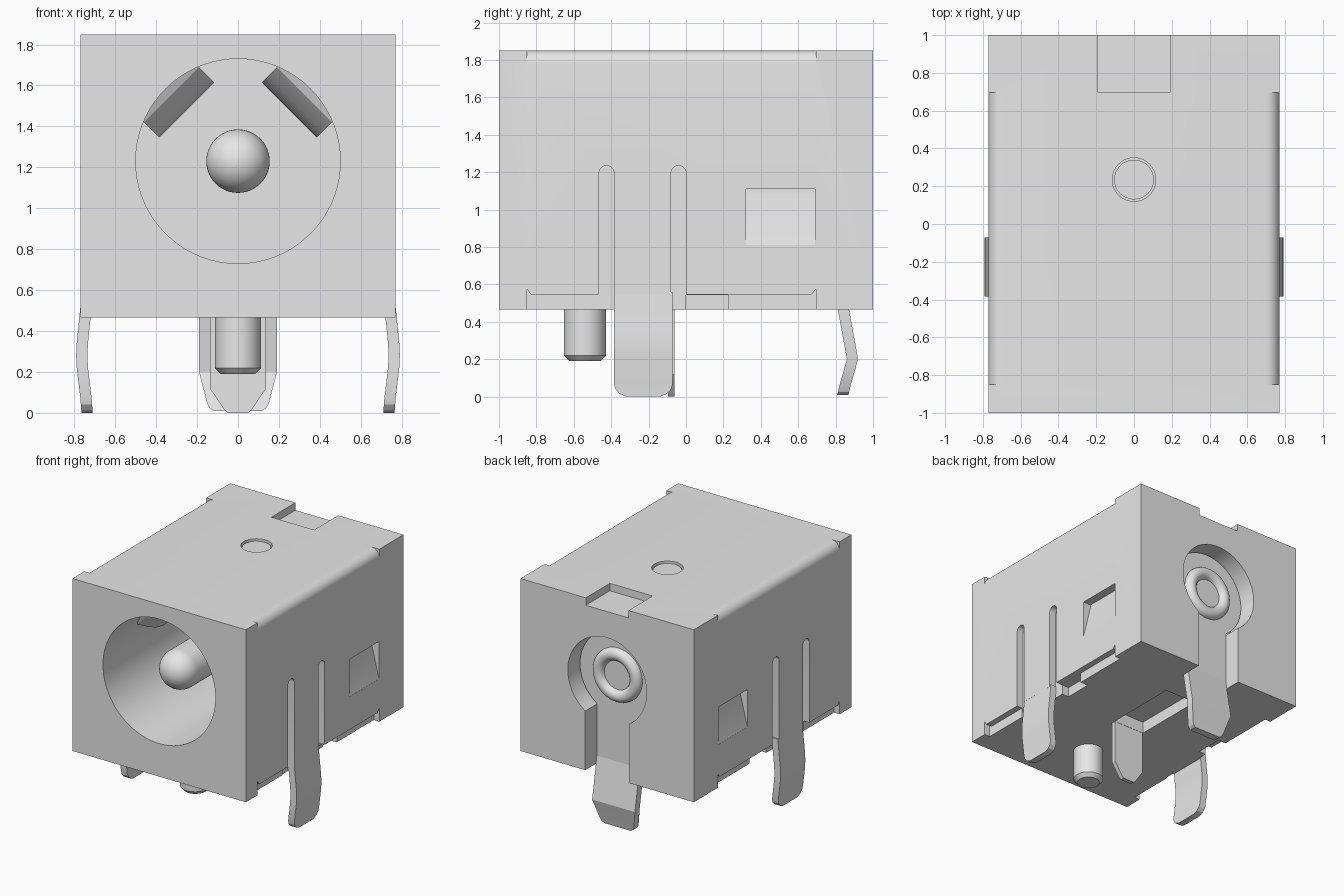
import bpy, bmesh, math
from mathutils import Matrix

cube = bpy.data.objects.get("Cube")
if cube:
    bpy.data.objects.remove(cube, do_unlink=True)

grey = bpy.data.materials.new("light_grey")
grey.use_nodes = True
grey.diffuse_color = (0.8, 0.8, 0.8, 1)
grey.node_tree.nodes["Principled BSDF"].inputs["Base Color"].default_value = (0.8, 0.8, 0.8, 1)


def finish(name, bm):
    bmesh.ops.remove_doubles(bm, verts=bm.verts, dist=1e-5)
    bmesh.ops.recalc_face_normals(bm, faces=bm.faces)
    me = bpy.data.meshes.new(name)
    bm.to_mesh(me)
    bm.free()
    me.materials.append(grey)
    ob = bpy.data.objects.new(name, me)
    bpy.context.collection.objects.link(ob)
    return ob


def place(axis, u, v, t):
    return {"x": (t, u, v), "y": (u, t, v), "z": (u, v, t)}[axis]


def prism(name, pts, axis, a, b):
    """Extrude a 2D outline along an axis from a to b."""
    bm = bmesh.new()
    lo, hi = ([bm.verts.new(place(axis, u, v, t)) for u, v in pts] for t in (a, b))
    bm.faces.new(lo)
    bm.faces.new(hi)
    n = len(pts)
    for i in range(n):
        j = (i + 1) % n
        bm.faces.new((lo[i], lo[j], hi[j], hi[i]))
    return finish(name, bm)


def box(name, x0, x1, y0, y1, z0, z1):
    return prism(name, [(x0, y0), (x1, y0), (x1, y1), (x0, y1)], "z", z0, z1)


def arc(cu, cv, r, a0, a1, n):
    return [(cu + r * math.cos(math.radians(a0 + (a1 - a0) * i / n)),
             cv + r * math.sin(math.radians(a0 + (a1 - a0) * i / n))) for i in range(n + 1)]


def lathe(name, profile, axis, cu, cv, n=48):
    """Turn (radius, height) points about an axis."""
    bm = bmesh.new()
    rings = [[bm.verts.new(place(axis, cu + r * math.cos(2 * math.pi * k / n),
                                 cv + r * math.sin(2 * math.pi * k / n), h))
              for k in range(n)] for r, h in profile]
    for p, q in zip(rings, rings[1:]):
        for k in range(n):
            m = (k + 1) % n
            bm.faces.new((p[k], p[m], q[m], q[k]))
    bmesh.ops.dissolve_degenerate(bm, dist=1e-5, edges=bm.edges)
    return finish(name, bm)


def strip(name, rows, thick, point):
    """Bent sheet-metal leg from (offset, z, half width) rows."""
    bm = bmesh.new()
    rings = [[bm.verts.new(point(o - d, w * s, z)) for d, s in
              ((0, -1), (0, 1), (thick, 1), (thick, -1))] for o, z, w in rows]
    for p, q in zip(rings, rings[1:]):
        for k in range(4):
            m = (k + 1) % 4
            bm.faces.new((p[k], p[m], q[m], q[k]))
    bm.faces.new(rings[0])
    bm.faces.new(rings[-1])
    return finish(name, bm)


def keyhole(r, w, bottom):
    a = math.degrees(math.asin(w / r))
    return arc(0, 1.23, r, -90 + a, 270 - a, 48) + [(-w, bottom), (w, bottom)]


# Housing block and everything cut out of it
housing = box("housing", -0.77, 0.77, -1, 1, 0.465, 1.85)
cutters = [
    prism("socket_cut", arc(0, 1.23, 0.5, 0, 360, 72)[:-1], "y", -1.1, 0.55),
    prism("rear_pocket_cut", keyhole(0.35, 0.195, 0.4), "y", 0.8, 1.1),
    box("top_notch_cut", -0.19, 0.19, 0.695, 1.1, 1.79, 1.95),
    prism("top_dimple_cut", arc(0, 0.235, 0.115, 0, 360, 40)[:-1], "z", 1.815, 1.9),
    box("bottom_slot_cut", -0.14, 0.14, -0.06, 0.55, 0.4, 0.56),
]
for s in (1, -1):
    flip = lambda pts: [(s * u, v) for u, v in pts]
    # Rounded shell edge along the top
    cutters.append(prism("edge_cut", flip([(0.8, 1.9), (0.8, 1.78)]
                   + arc(0.70, 1.78, 0.07, 0, 90, 8) + [(0.70, 1.9)]), "y", -0.85, 0.695))
    # Undercut below the shell
    cutters.append(prism("undercut", [(-0.85, 0.4), (-0.85, 0.575), (-0.83, 0.545), (0.67, 0.545),
                   (0.695, 0.575), (0.695, 0.4)], "x", s * 0.72, s * 0.8))
    cutters.append(box("deep_undercut", s * 0.65, s * 0.8, 0.0, 0.225, 0.4, 0.544))
    # Slots either side of the side leg
    for y in (-0.425, -0.04):
        cutters.append(prism("leg_slot_cut", [(y - 0.04, 0.4), (y + 0.04, 0.4)]
                       + arc(y, 1.195, 0.04, 0, 180, 12), "x", s * 0.712, s * 0.8))
    # Window with a tab pressed inwards
    cutters.append(prism("window_cut", flip([(0.79, 1.11), (0.70, 1.11), (0.70, 1.09),
                   (0.769, 0.81), (0.79, 0.81)]), "y", 0.32, 0.69))

bpy.context.view_layer.objects.active = housing
for c in cutters:
    c.hide_render = True
    mod = housing.modifiers.new("cut", "BOOLEAN")
    mod.operation = "DIFFERENCE"
    mod.solver = "EXACT"
    mod.object = c
    bpy.ops.object.modifier_apply(modifier=mod.name)
    bpy.data.objects.remove(c, do_unlink=True)

parts = [housing]

# Disc inside the top dimple
parts.append(lathe("top_disc", [(0, 1.80), (0.105, 1.80), (0.105, 1.835), (0, 1.835)], "z", 0, 0.235))

# Centre pin with a domed tip
dome = [(r, -0.73 + h) for r, h in arc(0, 0, 0.155, -90, 0, 12)]
parts.append(lathe("centre_pin", dome + [(0.155, 0.7), (0, 0.7)], "y", 0, 1.23))

# Contact springs bulging into the socket
for side, ang in (("left", 45), ("right", -45)):
    sp = prism(side + "_contact_spring",
               [(-0.64, 0.5), (-0.62, 0.46), (-0.54, 0.40), (-0.47, 0.367), (-0.40, 0.354),
                (-0.30, 0.364), (-0.15, 0.41), (0.0, 0.48), (0.0, 0.52), (-0.64, 0.52)],
               "x", -0.19, 0.19)
    sp.data.transform(Matrix.Translation((0, 0, 1.23)) @ Matrix.Rotation(math.radians(ang), 4, "Y"))
    parts.append(sp)

# Rear terminal: plate, rivet and bent leg
parts.append(prism("rear_plate", keyhole(0.34, 0.19, 0.53), "y", 0.79, 0.86))
parts.append(lathe("rear_rivet", [(0, 0.85), (0.215, 0.85)] + arc(0.165, 0.86, 0.05, 0, 180, 12)
                   + [(0.115, 0.87), (0, 0.87)], "y", 0, 1.23))
parts.append(strip("rear_leg", [(0.86, 0.53, 0.19), (0.92, 0.2, 0.19), (0.878, 0.05, 0.152),
                                (0.872, 0.025, 0.14), (0.868, 0.01, 0.12)], 0.06,
                   lambda o, w, z: (w, o, z)))

# Middle terminal leg under the housing
parts.append(strip("middle_leg", [(-0.062, 0.56, 0.138), (-0.062, 0.12, 0.138),
                                  (-0.062, 0.02, 0.07), (-0.062, 0, 0.05)], 0.035,
                   lambda o, w, z: (w, o, z)))

# Side legs of the shell
leg_rows = [(0.769, 0.56, 0.157), (0.77, 0.52, 0.157), (0.788, 0.34, 0.157), (0.791, 0.28, 0.157),
            (0.788, 0.22, 0.157), (0.770, 0.07, 0.157), (0.768, 0.04, 0.149),
            (0.766, 0.015, 0.127), (0.765, 0.0, 0.09)]
for side, s in (("left", 1), ("right", -1)):
    parts.append(strip(side + "_leg", leg_rows, 0.055, lambda o, w, z: (s * o, -0.228 + w, z)))

# Locating post
parts.append(lathe("locating_post", [(0, 0.19), (0.085, 0.19), (0.113, 0.22), (0.113, 0.48), (0, 0.48)],
                   "z", 0, -0.54))

# Smooth the round surfaces, keep edges sharp
bpy.ops.object.select_all(action="DESELECT")
for ob in parts:
    ob.select_set(True)
bpy.context.view_layer.objects.active = housing
bpy.ops.object.shade_smooth_by_angle(angle=math.radians(25))
